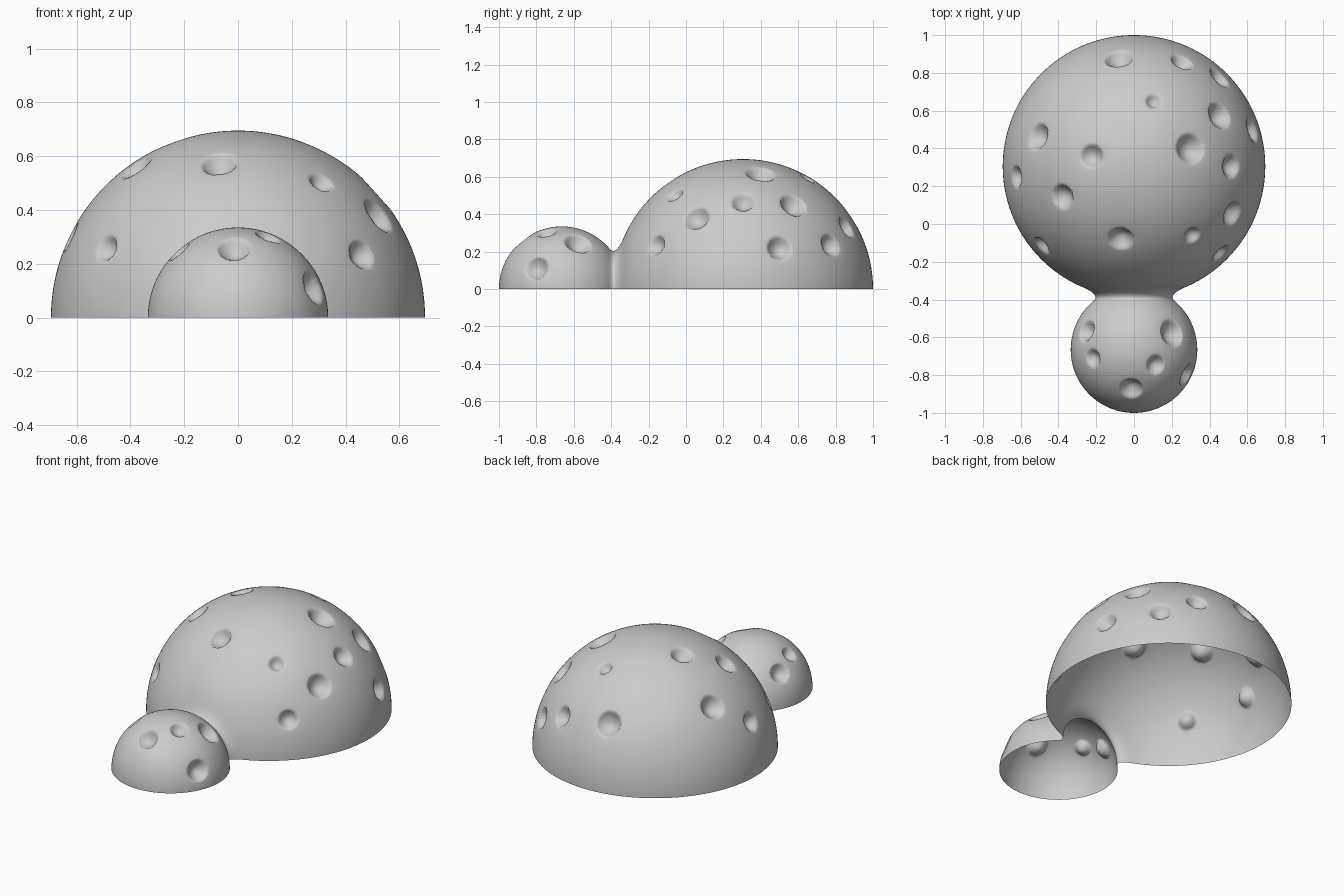
import bpy, bmesh
from math import sin, cos, pi, sqrt, exp, acos
from mathutils import Vector

if "Cube" in bpy.data.objects:
    bpy.data.objects.remove(bpy.data.objects["Cube"])

BIG_Y, BIG_R = 0.305, 0.695
SMALL_Y, SMALL_R = -0.665, 0.335

# Dimples: x, y seen from the top, radius
BIG_DIMPLES = [(-.08, .88, .074), (.255, .86, .06), (.455, .775, .062), (.455, .575, .072),
               (.105, .65, .042), (.30, .40, .078), (.63, .50, .065), (.515, .305, .06),
               (.525, .055, .07), (.31, -.06, .045), (.46, -.16, .055), (-.07, -.08, .066),
               (-.38, .145, .064), (-.225, .36, .062), (-.51, .465, .07), (-.625, .25, .055),
               (-.49, -.115, .05)]
SMALL_DIMPLES = [(-.255, -.565, .058), (-.22, -.71, .047), (-.015, -.875, .062),
                 (.115, -.745, .05), (.205, -.575, .072), (.285, -.80, .064)]


def on_sphere(dimples, cy, radius):
    out = []
    c = Vector((0, cy, 0))
    for x, y, r in dimples:
        z = sqrt(max(0.0, radius**2 - x**2 - (y - cy)**2))
        out.append((Vector((x, y, z)), c, r))
    return out


def arc(cy, radius, a0, a1, n):
    return [(cy + radius * cos(a0 + (a1 - a0) * i / n),
             radius * sin(a0 + (a1 - a0) * i / n)) for i in range(n + 1)]


# Profile along y: large dome, neck fillet, small dome
ya, yb = -0.335, -0.41
big = arc(BIG_Y, BIG_R, 0, acos((ya - BIG_Y) / BIG_R), 180)
small = arc(SMALL_Y, SMALL_R, acos((yb - SMALL_Y) / SMALL_R), pi, 80)
p0, p1, p2 = big[-1], (-0.3755, 0.175), small[0]
neck = []
for i in range(1, 12):
    t = i / 12
    neck.append(tuple((1 - t)**2 * a + 2 * t * (1 - t) * b + t * t * c
                      for a, b, c in zip(p0, p1, p2)))
profile = big + neck + small

pits = on_sphere(BIG_DIMPLES, BIG_Y, BIG_R) + on_sphere(SMALL_DIMPLES, SMALL_Y, SMALL_R)


def dented(p):
    q = p.copy()
    for centre, origin, r in pits:
        t = (p - centre).length / r
        if t < 2.2:
            h = 0.12 * exp(-t * t * 1.3) + 0.68 * max(0.0, 1 - t * t)**0.75
            q += (origin - p).normalized() * h * r
    q.z = max(q.z, 0.0)
    return q


# Half-turn revolution of the profile gives the open-bottomed shell
SEG = 200
bm = bmesh.new()
rows = [[bm.verts.new(dented(Vector((r * cos(pi * j / SEG), y, r * sin(pi * j / SEG)))))
         for j in range(SEG + 1)] for y, r in profile]
for a, b in zip(rows, rows[1:]):
    for j in range(SEG):
        bm.faces.new((a[j], a[j + 1], b[j + 1], b[j]))
bmesh.ops.remove_doubles(bm, verts=bm.verts, dist=1e-5)
bm.normal_update()
if sum((f.normal.z * f.calc_area() for f in bm.faces)) < 0:
    bmesh.ops.reverse_faces(bm, faces=bm.faces)
for f in bm.faces:
    f.smooth = True
mesh = bpy.data.meshes.new("dimpled_double_dome")
bm.to_mesh(mesh)
bm.free()
obj = bpy.data.objects.new("dimpled_double_dome", mesh)
bpy.context.collection.objects.link(obj)
